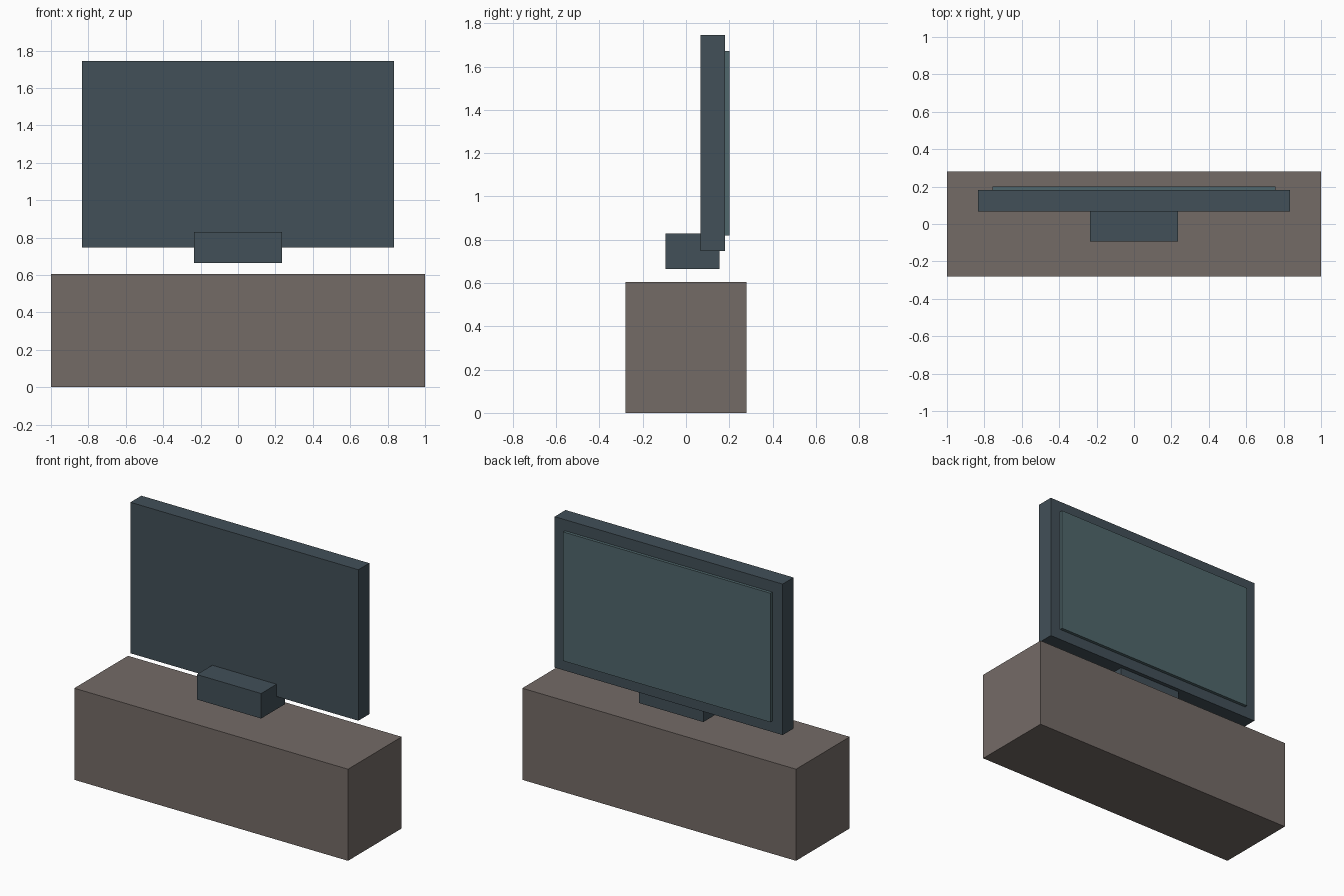
import bpy

if "Cube" in bpy.data.objects:
    bpy.data.objects.remove(bpy.data.objects["Cube"])


def material(name, color):
    m = bpy.data.materials.new(name)
    m.diffuse_color = (*color, 1.0)
    m.use_nodes = True
    m.node_tree.nodes["Principled BSDF"].inputs["Base Color"].default_value = m.diffuse_color
    return m


def box(name, x, y, z, mat):
    """Box from (min, max) ranges along each axis."""
    ranges = (x, y, z)
    bpy.ops.mesh.primitive_cube_add(size=1, location=[(a + b) / 2 for a, b in ranges])
    ob = bpy.context.object
    ob.name = name
    ob.scale = [b - a for a, b in ranges]
    bpy.ops.object.transform_apply(location=False, rotation=False, scale=True)
    ob.data.materials.append(mat)
    return ob


brown = material("cabinet brown", (0.175, 0.147, 0.134))
slate = material("casing slate", (0.054, 0.080, 0.098))
teal = material("screen teal", (0.080, 0.135, 0.150))

# Low cabinet
box("cabinet", (-1.0, 1.0), (-0.28, 0.28), (0.0, 0.605), brown)

# Television: casing, foot block and raised screen panel on the +y side
box("television_casing", (-0.833, 0.833), (0.067, 0.181), (0.748, 1.745), slate)
box("television_foot", (-0.235, 0.235), (-0.094, 0.155), (0.664, 0.829), slate)
box("screen", (-0.757, 0.757), (0.170, 0.201), (0.820, 1.672), teal)
